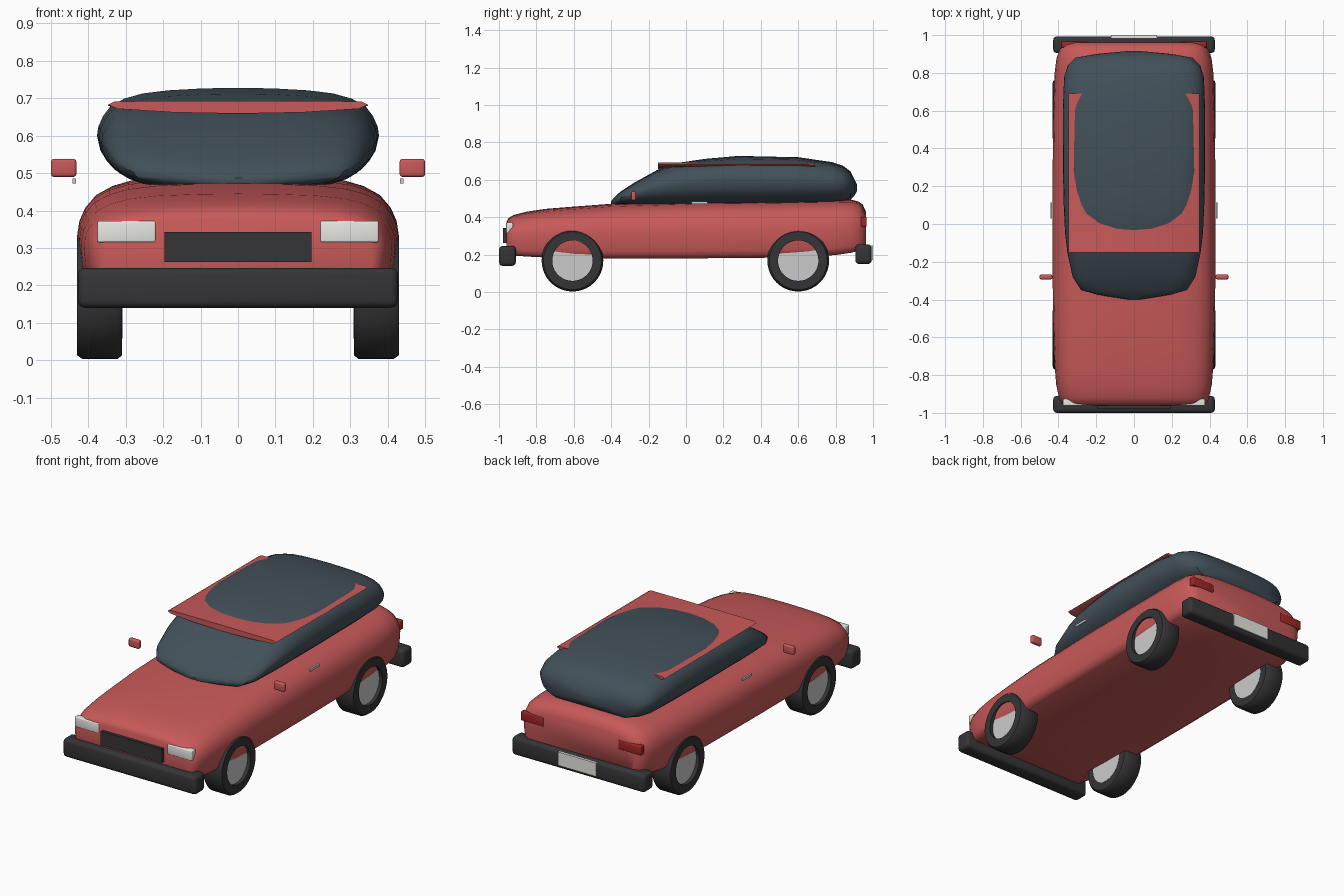
import bpy, bmesh, math
from mathutils import Matrix


def material(name, rgb):
    m = bpy.data.materials.new(name)
    m.diffuse_color = (*rgb, 1)
    return m


RED = material("red_paint", (0.58, 0.10, 0.10))
GLASS = material("dark_glass", (0.055, 0.08, 0.10))
BLACK = material("black_rubber", (0.035, 0.035, 0.038))
SILVER = material("silver", (0.55, 0.55, 0.58))
WHITE = material("lamp_white", (0.80, 0.80, 0.76))
TAIL = material("tail_red", (0.35, 0.02, 0.02))


def finish(name, bm, mat, angle=40):
    bmesh.ops.recalc_face_normals(bm, faces=bm.faces)
    me = bpy.data.meshes.new(name)
    bm.to_mesh(me)
    bm.free()
    me.materials.append(mat)
    ob = bpy.data.objects.new(name, me)
    bpy.context.collection.objects.link(ob)
    bpy.ops.object.select_all(action='DESELECT')
    ob.select_set(True)
    bpy.context.view_layer.objects.active = ob
    bpy.ops.object.shade_smooth_by_angle(angle=math.radians(angle))
    return ob


def bridge(bm, rings, closed=False):
    rows = [[bm.verts.new(p) for p in r] for r in rings]
    pairs = list(zip(rows, rows[1:])) + ([(rows[-1], rows[0])] if closed else [])
    for a, b in pairs:
        for i in range(len(a)):
            j = (i + 1) % len(a)
            bm.faces.new((a[i], a[j], b[j], b[i]))
    if not closed:
        bm.faces.new(rows[0])
        bm.faces.new(rows[-1])


def loft(name, half, stations, mat):
    # half: unit half-section; stations: (y, half width, bottom, top)
    prof = half + [(-u, v) for u, v in reversed(half) if u > 0]
    rings = [[(u * w, y, b + v * (t - b)) for u, v in prof] for y, w, b, t in stations]
    bm = bmesh.new()
    bridge(bm, rings)
    return finish(name, bm, mat)


def box(name, x, y, z, mat, bevel=0.0):
    bm = bmesh.new()
    size = [r[1] - r[0] for r in (x, y, z)]
    mid = [(r[1] + r[0]) / 2 for r in (x, y, z)]
    bmesh.ops.create_cube(bm, size=1, matrix=Matrix.Translation(mid) @ Matrix.Diagonal((*size, 1)))
    if bevel:
        bmesh.ops.bevel(bm, geom=bm.edges[:], offset=bevel, segments=3, profile=0.5, affect='EDGES')
    return finish(name, bm, mat)


def side_range(s, a, b):
    return (min(s * a, s * b), max(s * a, s * b))


def lathe(name, prof, centre, s, mat, closed):
    # revolve (x, radius) points about the axle
    n = 40
    rings = []
    for x, r in prof:
        rings.append([(s * x, centre[0] + r * math.cos(2 * math.pi * i / n),
                       centre[1] + r * math.sin(2 * math.pi * i / n)) for i in range(n)])
    bm = bmesh.new()
    bridge(bm, rings, closed)
    return finish(name, bm, mat)


# Lower body
body_half = [(0.90, 0), (0.955, 0.05), (0.975, 0.13), (0.99, 0.28), (1, 0.48), (0.985, 0.62),
             (0.95, 0.73), (0.89, 0.83), (0.80, 0.90), (0.68, 0.95), (0.5, 0.98), (0.25, 0.995), (0, 1)]
loft("body", body_half, [
    (-0.96, 0.36, 0.215, 0.375), (-0.95, 0.382, 0.20, 0.395), (-0.92, 0.397, 0.195, 0.413),
    (-0.85, 0.412, 0.19, 0.43), (-0.75, 0.42, 0.185, 0.445), (-0.6, 0.426, 0.18, 0.457),
    (-0.4, 0.43, 0.18, 0.472), (0, 0.431, 0.18, 0.485), (0.4, 0.43, 0.183, 0.49),
    (0.65, 0.426, 0.19, 0.493), (0.8, 0.42, 0.198, 0.495), (0.88, 0.41, 0.21, 0.495),
    (0.92, 0.395, 0.22, 0.485), (0.945, 0.38, 0.228, 0.468), (0.962, 0.345, 0.24, 0.43)], RED)

# Cabin glass
cabin_half = [(0.70, 0), (0.80, 0.06), (0.87, 0.13), (0.93, 0.22), (0.975, 0.33), (1, 0.5), (0.99, 0.6),
              (0.96, 0.7), (0.91, 0.8), (0.81, 0.885), (0.68, 0.94), (0.5, 0.973), (0.25, 0.994), (0, 1)]
loft("cabin_glass", cabin_half, [
    (-0.40, 0.03, 0.47, 0.487), (-0.375, 0.19, 0.47, 0.515), (-0.35, 0.28, 0.47, 0.537),
    (-0.28, 0.325, 0.47, 0.583), (-0.15, 0.353, 0.47, 0.655), (-0.05, 0.365, 0.472, 0.69),
    (0.1, 0.372, 0.475, 0.712), (0.28, 0.376, 0.475, 0.728), (0.6, 0.377, 0.48, 0.721),
    (0.78, 0.37, 0.485, 0.695), (0.84, 0.35, 0.488, 0.675), (0.88, 0.31, 0.495, 0.645),
    (0.90, 0.20, 0.515, 0.605), (0.915, 0.04, 0.54, 0.575)], GLASS)

# Roof panel
roof_half = [(0, 0), (0.5, 0.1), (0.93, 0.38), (1, 0.7), (0.95, 0.97), (0, 1)]
loft("roof_panel", roof_half, [(-0.15, 0.347, 0.659, 0.693), (0.69, 0.347, 0.659, 0.69)], RED)

# Bumpers, grille, rear plate
box("front_bumper", (-0.428, 0.428), (-1.0, -0.91), (0.14, 0.247), BLACK, 0.02)
box("rear_bumper", (-0.428, 0.428), (0.905, 0.993), (0.15, 0.255), BLACK, 0.02)
box("grille", (-0.196, 0.196), (-0.978, -0.94), (0.262, 0.342), BLACK)
box("rear_plate", (-0.122, 0.122), (0.98, 1.0), (0.172, 0.25), WHITE)

# Mirrored details and wheels
for s, side in ((1, "right"), (-1, "left")):
    box("headlight_" + side, side_range(s, 0.22, 0.376), (-0.962, -0.925), (0.315, 0.372), WHITE, 0.005)
    box("tail_light_" + side, side_range(s, 0.24, 0.386), (0.935, 0.966), (0.35, 0.402), TAIL, 0.005)
    box("mirror_" + side, side_range(s, 0.432, 0.5), (-0.293, -0.268), (0.49, 0.538), RED, 0.008)
    box("door_handle_" + side, side_range(s, 0.433, 0.443), (0.03, 0.115), (0.472, 0.485), SILVER)
    for y, end in ((-0.607, "front"), (0.6, "rear")):
        tyre = [(0.31, 0.108), (0.31, 0.155), (0.322, 0.165), (0.416, 0.165), (0.43, 0.155), (0.431, 0.108)]
        lathe(f"tyre_{end}_{side}", tyre, (y, 0.168), s, BLACK, True)
        lathe(f"hub_{end}_{side}", [(0.309, 0.11), (0.411, 0.11)], (y, 0.168), s, SILVER, False)
